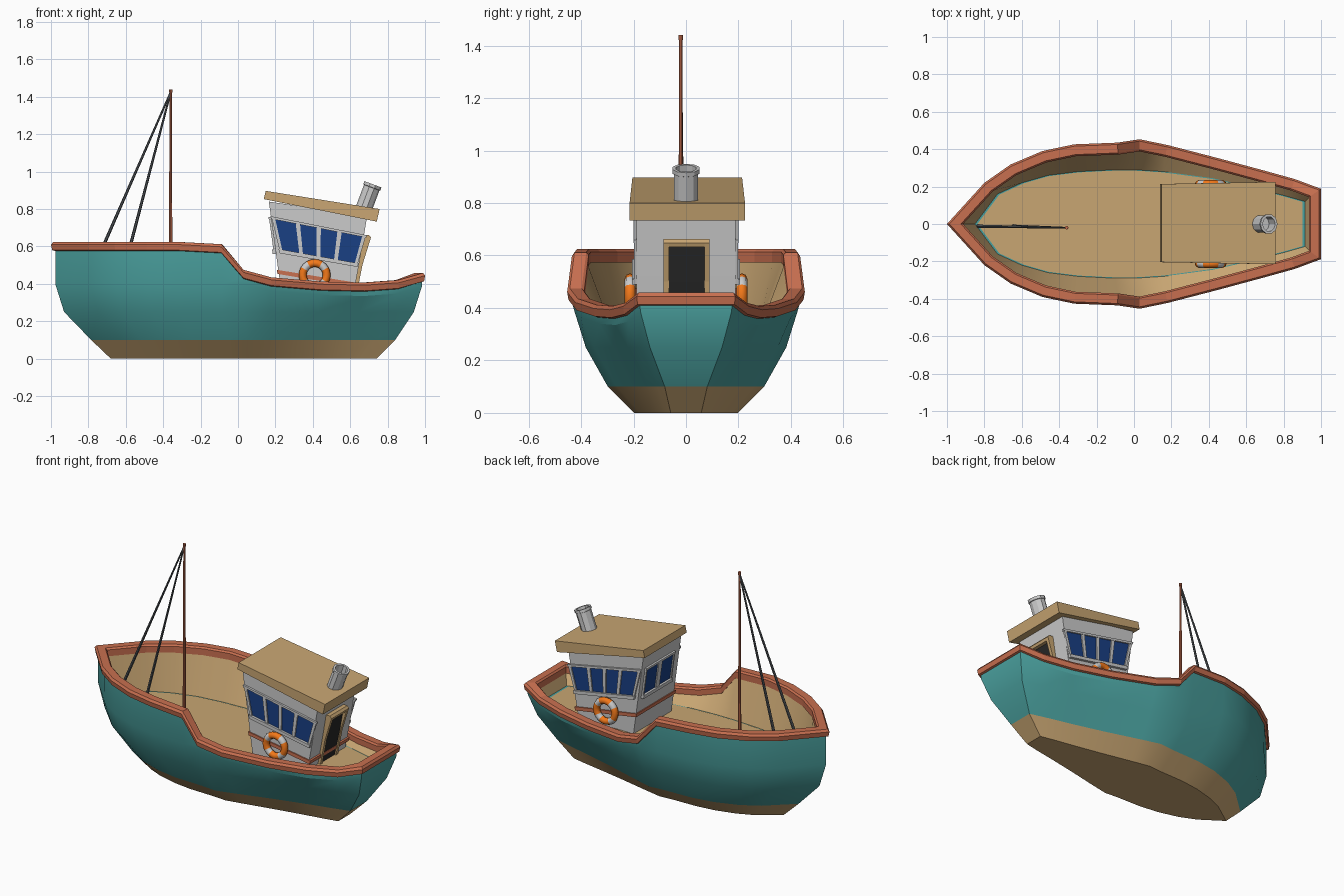
import bpy, bmesh, math
from mathutils import Vector as V

if "Cube" in bpy.data.objects:
    bpy.data.objects.remove(bpy.data.objects["Cube"])


def material(name, r, g, b):
    m = bpy.data.materials.new(name)
    m.diffuse_color = (r, g, b, 1)
    m.use_nodes = True
    m.node_tree.nodes["Principled BSDF"].inputs["Base Color"].default_value = m.diffuse_color
    return m


TEAL = material("teal", .07, .36, .35)
TAN = material("tan", .58, .38, .17)
RED = material("rust", .58, .16, .08)
ORANGE = material("orange", .9, .19, .01)
WHITE = material("white", .8, .8, .8)
NAVY = material("navy", .01, .05, .23)
BLACK = material("black", .02, .02, .02)
DARK = material("dark", .08, .09, .1)


def finish(name, bm, mat=None, smooth=None):
    bmesh.ops.recalc_face_normals(bm, faces=bm.faces)
    me = bpy.data.meshes.new(name)
    bm.to_mesh(me)
    bm.free()
    ob = bpy.data.objects.new(name, me)
    bpy.context.collection.objects.link(ob)
    if mat:
        me.materials.append(mat)
    if smooth:
        bpy.ops.object.select_all(action='DESELECT')
        ob.select_set(True)
        bpy.context.view_layer.objects.active = ob
        bpy.ops.object.shade_smooth_by_angle(angle=math.radians(smooth))
    return ob


def loft(name, rings, mat=None, wrap=False, cap=None, smooth=None):
    """Skin closed rings; wrap joins last to first, cap closes the ring of that index."""
    bm = bmesh.new()
    rows = [[bm.verts.new(p) for p in r] for r in rings]
    n = len(rows[0])
    for a, b in zip(rows, rows[1:] + (rows[:1] if wrap else [])):
        for i in range(n):
            j = (i + 1) % n
            bm.faces.new((a[i], a[j], b[j], b[i]))
    if cap is not None:
        bm.faces.new(rows[cap])
    return finish(name, bm, mat, smooth)


def slab(name, pts, vec, mat=None):
    """Prism: polygon swept along a vector."""
    bm = bmesh.new()
    a = [bm.verts.new(p) for p in pts]
    b = [bm.verts.new(V(p) + V(vec)) for p in pts]
    bm.faces.new(a)
    bm.faces.new(b)
    for i in range(len(a)):
        j = (i + 1) % len(a)
        bm.faces.new((a[i], a[j], b[j], b[i]))
    return finish(name, bm, mat)


def side_prism(name, prof, y0, y1, mat=None):
    return slab(name, [(x, y0, z) for x, z in prof], (0, y1 - y0, 0), mat)


def rod(name, p, q, r0, r1, mat=None, n=8):
    p, q = V(p), V(q)
    rot = (q - p).to_track_quat('Z', 'Y')
    bm = bmesh.new()
    bmesh.ops.create_cone(bm, cap_ends=True, segments=n, radius1=r0, radius2=r1,
                          depth=(q - p).length)
    for v in bm.verts:
        v.co = rot @ v.co + (p + q) / 2
    return finish(name, bm, mat)


# Rail stations from bow to stern: x, half width, top height
RAIL = [(-1, 0, .624), (-.8, .22, .624), (-.66, .318, .624), (-.49, .39, .624),
        (-.32, .426, .624), (-.09, .435, .612), (.03, .453, .475), (.18, .422, .435),
        (.45, .352, .412), (.68, .29, .407), (.86, .24, .42), (1, .188, .458)]
# Matching deck outline
DECK = [(-.85, 0), (-.73, .16), (-.6, .22), (-.46, .26), (-.3, .28), (-.1, .29), (0, .29),
        (.16, .28), (.42, .245), (.64, .195), (.81, .15), (.915, .12)]
DECK_Z = .34


def full(half):
    half = [V(p) for p in half]
    return half + [V((p[0], -p[1], *p[2:])) for p in half[:0:-1]]


ring = full(RAIL)


def offset(d, dz):
    """Rail outline moved inward by d with mitred corners."""
    out = []
    for i, p in enumerate(ring):
        a, b = (p - ring[i - 1]).xy.normalized(), (ring[(i + 1) % len(ring)] - p).xy.normalized()
        na, nb = V((a.y, -a.x)), V((b.y, -b.x))
        m = (na + nb) / (1 + na.dot(nb)) * d
        out.append(V((p.x + m.x, p.y + m.y, p.z + dz)))
    return out


# Rail
section = [(.024, -.05), (.005, -.044), (0, -.014), (.01, 0), (.055, 0), (.064, -.01), (.064, -.05)]
loft("rail", [offset(d, dz) for d, dz in section], RED, wrap=True)

# Hull
top = offset(.017, -.042)
x0, x1 = top[0].x, max(p.x for p in top)


def level(z, bow, stern, w_mid, w_stern):
    pts = []
    for p in top:
        t = (p.x - x0) / (x1 - x0)
        w = w_mid + (w_stern - w_mid) * max(0, 2 * t - 1)
        pts.append(V((bow + (stern - bow) * t, p.y * w, z)))
    return pts


shoulder = [V((p.x, p.y * .985, min(.4, p.z - .03))) for p in top]
waterline = level(.1, -.785, .84, .69, .46)
loft("hull", [top, shoulder, level(.25, -.93, .94, .88, .78), waterline], TEAL, smooth=22)
loft("hull_bottom", [waterline, level(0, -.68, .74, .455, .33)], TAN, cap=1, smooth=22)

# Inner bulwark and deck, with a thin painted edge line
deck = [V((p.x, p.y, DECK_Z)) for p in full(DECK)]
loft("bulwark_and_deck", [offset(.058, -.04), deck], TAN, cap=1, smooth=30)
loft("deck_edge_line", [[V((p.x * k, p.y * k, DECK_Z + .003)) for p in deck] for k in (1, .985)], TEAL)

# Cabin
side_prism("cabin", [(.235, .33), (.615, .33), (.65, .52), (.69, .76), (.165, .84)], -.189, .189)
roof = side_prism("cabin_roof", [(.138, .853), (.742, .733), (.757, .80), (.148, .897)],
                  -.215, .225, TAN)
for v in roof.data.vertices:  # narrower towards the front
    if v.co.x < .4:
        v.co.y *= .95
side_prism("cabin_stripe", [(.208, .475), (.64, .405), (.636, .383), (.211, .453)], -.196, .196, RED)


def windows(name, quad, out, panes):
    """Panes and raised frame bars on a wall quad (bottom-left, bottom-right, top-right, top-left)."""
    a, b, c, d = map(V, quad)

    def patch(part, u0, u1, v0, v1, depth, mat=None):
        pts = [a.lerp(b, u).lerp(d.lerp(c, u), v)
               for u, v in ((u0, v0), (u1, v0), (u1, v1), (u0, v1))]
        slab(name + part, pts, V(out) * depth, mat)

    for u0, u1 in panes:
        patch("_pane", u0, u1, 0, 1, .004, NAVY)
    edges = [-.04] + [u for p in panes for u in p] + [1.04]
    for u0, u1 in zip(edges[::2], edges[1::2]):
        patch("_bar", u0, u1, 0, 1, .011)
    patch("_head", -.05, 1.05, 1, 1.09, .013)
    patch("_sill", -.05, 1.05, -.14, 0, .018)


for s, tag in ((-1, "right"), (1, "left")):
    y = s * .188
    windows(tag + "_window", [(.236, y, .583), (.625, y, .513), (.663, y, .652), (.2, y, .743)],
            (0, s, 0), [(0, .235), (.285, .475), (.525, .715), (.765, 1)])
windows("front_window", [(.2, -.12, .583), (.2, .145, .583), (.178, .145, .743), (.178, -.12, .743)],
        (-1, 0, 0), [(0, .43), (.57, 1)])

# Rear doorway
side_prism("door_opening", [(.6, .33), (.622, .33), (.66, .5), (.685, .64), (.62, .64)], -.065, .07, BLACK)
for y in (-.085, .07):
    side_prism("door_jamb", [(.6, .33), (.632, .33), (.665, .5), (.71, .645), (.70, .66), (.62, .66)],
               y, y + .02, TAN)
side_prism("door_lintel", [(.64, .632), (.705, .632), (.711, .648), (.70, .662), (.64, .662)],
           -.085, .09, TAN)

# Chimney: hollow tube with a slight rim
base, axis = V((.668, 0, .79)), V((math.sin(.36), 0, math.cos(.36)))
side = V((axis.z, 0, -axis.x))
prof = [(.049, 0), (.049, .133), (.054, .135), (.054, .152), (.04, .152), (.04, .06)]
loft("chimney", [[base + axis * h + side * (r * .9 * math.cos(k * math.pi / 5))
                  + V((0, r * math.sin(k * math.pi / 5), 0)) for k in range(10)]
                 for r, h in prof], cap=-1)

# Mast and stays
rod("mast", (-.36, -.02, DECK_Z), (-.36, -.02, 1.43), .010, .006, RED)
rod("mast_cap", (-.36, -.02, 1.422), (-.36, -.02, 1.44), .009, .009, RED)
for x in (-.645, -.835):
    rod("stay", (x, -.012, DECK_Z), (-.36, -.02, 1.425), .010, .005, DARK, 6)

# Life rings: torus with four white bands
for s in (-1, 1):
    N, M = 24, 8
    rings = []
    for i in range(N):
        a = 2 * math.pi * i / N
        rings.append([V((.41 + math.cos(a) * (.064 + .021 * math.cos(b)), s * .213 + .021 * math.sin(b),
                         .447 + math.sin(a) * (.064 + .021 * math.cos(b))))
                      for b in (2 * math.pi * j / M for j in range(M))])
    ob = loft("life_ring", rings, ORANGE, wrap=True, smooth=50)
    ob.data.materials.append(WHITE)
    for f in ob.data.polygons:
        f.material_index = 1 if (f.index // M) % 6 in (2, 3) else 0
